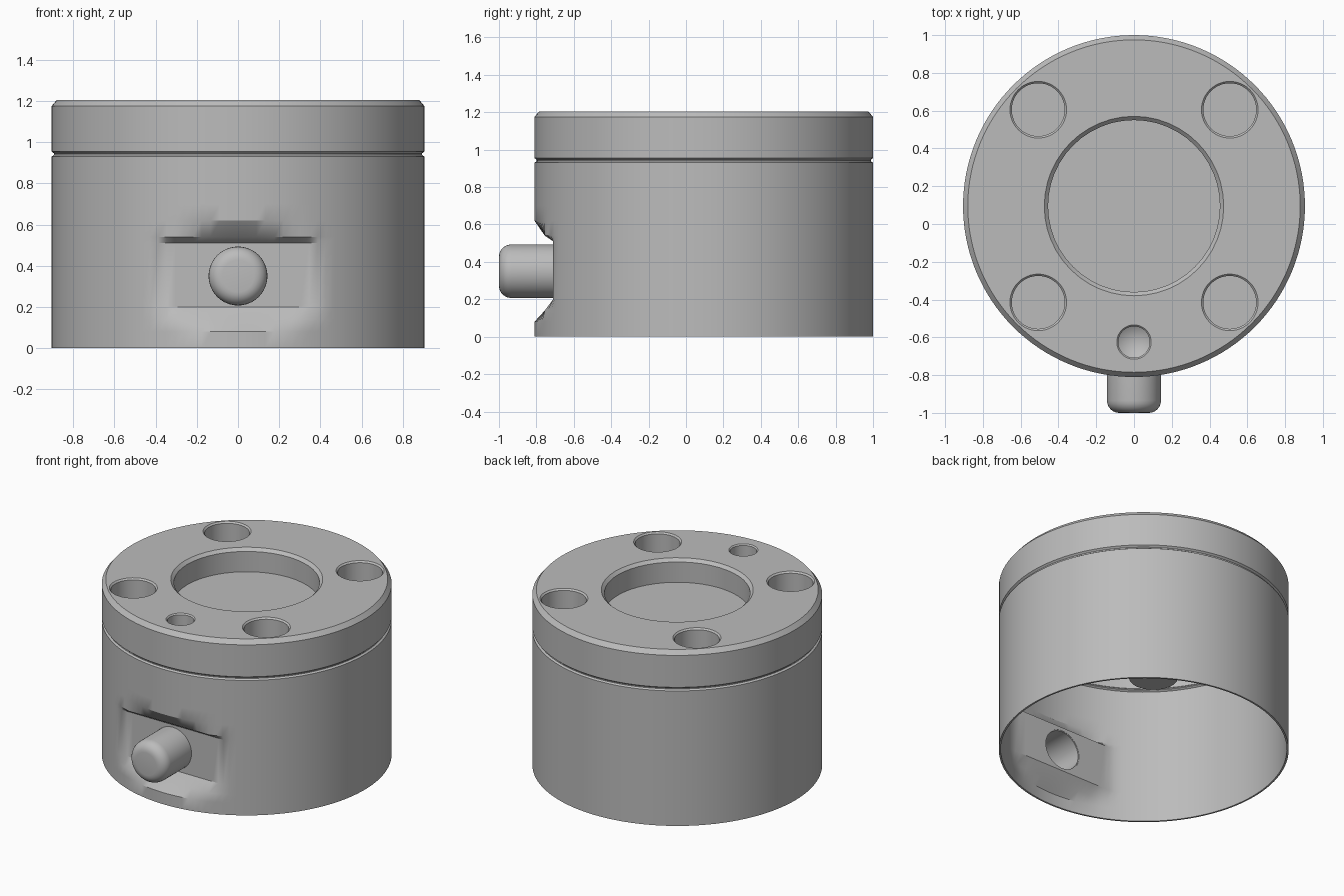
import bpy, bmesh, math
from mathutils import Matrix, Vector

cube = bpy.data.objects.get("Cube")
if cube:
    bpy.data.objects.remove(cube, do_unlink=True)

grey = bpy.data.materials.new("plain grey")
grey.use_nodes = True
grey.diffuse_color = (0.5, 0.5, 0.5, 1)
grey.node_tree.nodes["Principled BSDF"].inputs["Base Color"].default_value = (0.5, 0.5, 0.5, 1)

CY, R, H, T = 0.095, 0.905, 1.205, 0.012   # axis offset, radius, height, wall
PLATE = 0.035                               # top plate thickness


def lathe(name, profile, place, steps=48, reshape=None):
    """Revolve a closed (radius, height) profile about z, then place it."""
    bm = bmesh.new()
    verts = [bm.verts.new((r, 0, z)) for r, z in profile]
    edges = [bm.edges.new((a, b)) for a, b in zip(verts, verts[1:] + verts[:1])
             if a.co.x + b.co.x > 0]
    bmesh.ops.spin(bm, geom=verts + edges, cent=(0, 0, 0), axis=(0, 0, 1),
                   angle=math.tau, steps=steps)
    bmesh.ops.remove_doubles(bm, verts=bm.verts, dist=0.0005)
    bm.transform(place)
    if reshape:
        reshape(bm)
    bmesh.ops.recalc_face_normals(bm, faces=bm.faces)
    mesh = bpy.data.meshes.new(name)
    bm.to_mesh(mesh)
    bm.free()
    mesh.materials.append(grey)
    obj = bpy.data.objects.new(name, mesh)
    bpy.context.collection.objects.link(obj)
    return obj


def smooth(obj):
    bpy.ops.object.select_all(action='DESELECT')
    obj.select_set(True)
    bpy.context.view_layer.objects.active = obj
    bpy.ops.object.shade_smooth_by_angle(angle=math.radians(30))


# Housing: thin round shell, open below, with a seam groove and bevelled top
recess = [(0, -0.82), (0.08, -0.81), (0.14, -0.755), (0.2, -0.71),
          (0.51, -0.71), (0.54, -0.755), (0.62, -0.81), (0.7, -0.82)]
rows = [z for z, _ in recess]
outer = [(R, z) for z in rows] + [(R, 0.93), (R - 0.012, 0.938), (R - 0.012, 0.945),
                                  (R, 0.955), (R, H - 0.03), (R - 0.025, H), (0, H)]
inner = [(0, H - PLATE), (R - 0.03, H - PLATE), (R - T, H - 0.05), (R - T, 0.955),
         (R - 2 * T, 0.945), (R - 2 * T, 0.938), (R - T, 0.93)]
inner += [(R - T, z) for z in reversed(rows)]


def press_front(bm):
    """Flatten the front wall to the recess depth at each height."""
    for v in bm.verts:
        for (z0, y0), (z1, y1) in zip(recess, recess[1:]):
            if z0 - 1e-4 <= v.co.z <= z1 + 1e-4:
                limit = y0 + (y1 - y0) * (v.co.z - z0) / (z1 - z0)
                inside = math.hypot(v.co.x, v.co.y - CY) < R - T / 2
                v.co.y = max(v.co.y, limit + (T if inside else 0))
                break


housing = lathe("housing", outer + inner, Matrix.Translation((0, CY, 0)), 128, press_front)
cutters, parts = [], [housing]

# Pockets: a bevelled hole in the top plate with a closed cup hanging below
pockets = [("centre", 0, CY, 0.455, 0.02, 1.045, 1.045),
           ("cable", 0, -0.625, 0.083, 0.008, 1.09, 1.04)]
for sx, side in ((1, "left"), (-1, "right")):
    for sy, end in ((1, "back"), (-1, "front")):
        pockets.append((f"{end}_{side}", sx * 0.507, CY + sy * 0.51, 0.14, 0.01, 0.945, 0.945))
for name, x, y, r, bevel, floor, tip in pockets:
    place = Matrix.Translation((x, y, 0))
    cutters.append(lathe(name + "_cutter", [(0, H + 0.05), (r + bevel, H + 0.05), (r + bevel, H),
                                            (r, H - bevel), (r, H - 0.1), (0, H - 0.1)], place))
    top = H - PLATE + 0.008
    parts.append(lathe(name + "_pocket", [(0, tip), (r, floor), (r, top), (r + T, top),
                                          (r + T, floor - T), (0, tip - T)], place))

# Front knob: hollow rounded plug pointing forward, open to the inside
KZ, KR, LENGTH, FILLET = 0.35, 0.143, 0.3, 0.065
forward = Matrix.Translation((0, -0.7, KZ)) @ Matrix.Rotation(math.pi / 2, 4, 'X')


def plug(r, length, fillet):
    arc = [(r - fillet + fillet * math.cos(a), length - fillet + fillet * math.sin(a))
           for a in (math.pi / 2 * i / 6 for i in range(7))]
    return [(r, 0)] + arc + [(0, length)]


parts.append(lathe("front_knob", plug(KR, LENGTH, FILLET)
                   + plug(KR - T, LENGTH - T, FILLET - T)[::-1], forward))
cutters.append(lathe("knob_cutter", [(0, -0.1), (KR - T / 2, -0.1), (KR - T / 2, 0.1), (0, 0.1)],
                     forward))

# Cut the openings, bake the result and drop the cutters
for cutter in cutters:
    cutter.hide_render = True
    mod = housing.modifiers.new(cutter.name, 'BOOLEAN')
    mod.operation, mod.solver, mod.object = 'DIFFERENCE', 'EXACT', cutter
graph = bpy.context.evaluated_depsgraph_get()
cut_mesh = bpy.data.meshes.new_from_object(housing.evaluated_get(graph))
housing.modifiers.clear()
housing.data = cut_mesh
for cutter in cutters:
    bpy.data.objects.remove(cutter, do_unlink=True)
for part in parts:
    smooth(part)
